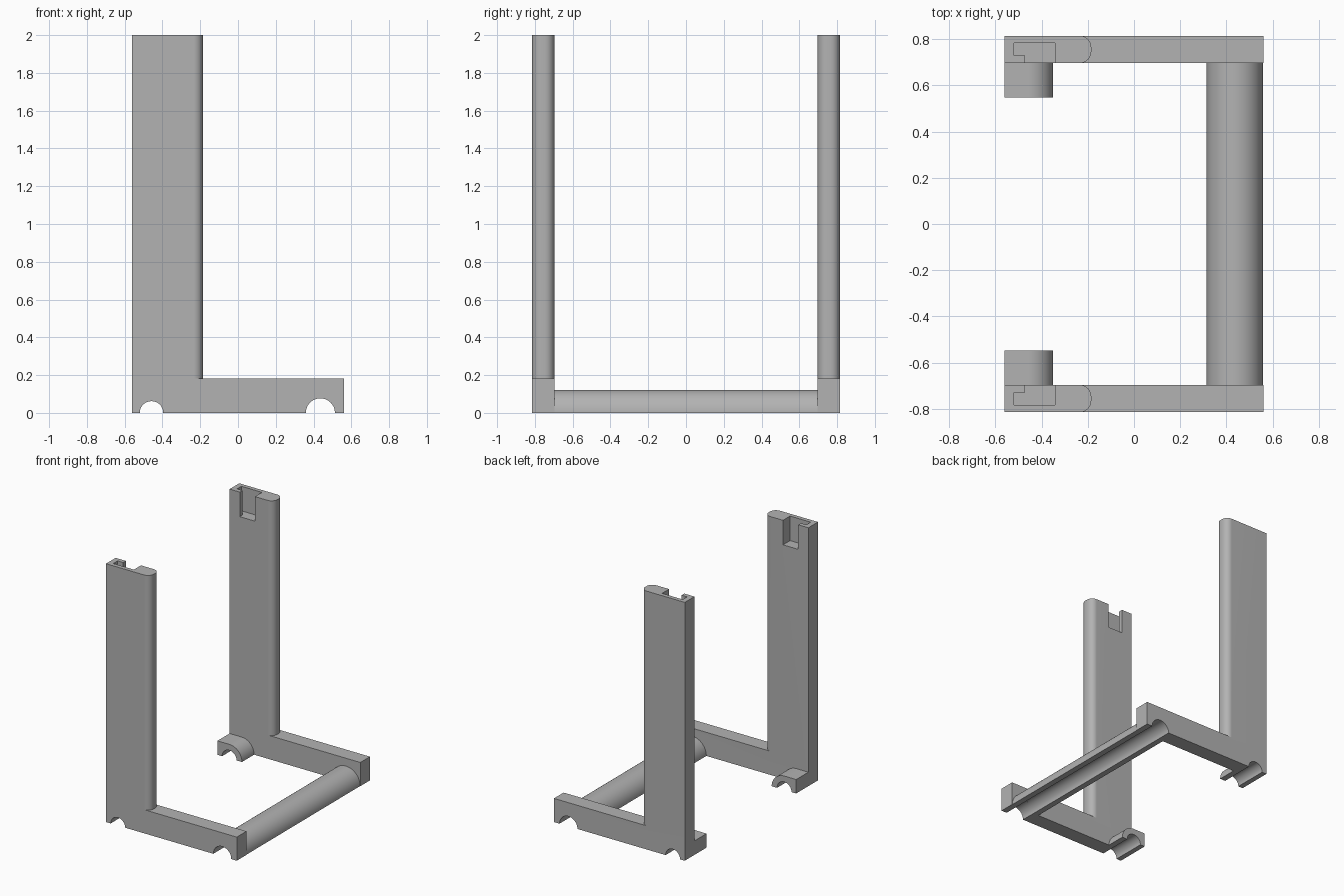
import bpy, bmesh, math

if "Cube" in bpy.data.objects:
    bpy.data.objects.remove(bpy.data.objects["Cube"])

Y0, Y1 = 0.697, 0.815         # inner and outer faces of a side frame
X0, X1 = -0.56, 0.56
RAIL_TOP = 0.183
CLIP_X, CLIP_R = -0.458, 0.062
TUBE_X, TUBE_R = 0.436, 0.077

grey = bpy.data.materials.new("plain_grey")
grey.diffuse_color = (0.45, 0.45, 0.45, 1)
grey.use_nodes = True
grey.node_tree.nodes["Principled BSDF"].inputs["Base Color"].default_value = grey.diffuse_color


def arc(cx, cy, r, a0, a1, n=24):
    """Points on an arc, angles in degrees."""
    return [(cx + r * math.cos(math.radians(a0 + (a1 - a0) * i / n)),
             cy + r * math.sin(math.radians(a0 + (a1 - a0) * i / n)))
            for i in range(n + 1)]


def prism(name, pts, lo, hi, axis):
    """Extrude a profile: axis 'y' takes (x, z) points, axis 'z' takes (x, y)."""
    bm = bmesh.new()
    place = (lambda p, t: (p[0], t, p[1])) if axis == 'y' else (lambda p, t: (p[0], p[1], t))
    a = [bm.verts.new(place(p, lo)) for p in pts]
    b = [bm.verts.new(place(p, hi)) for p in pts]
    bm.faces.new(a)
    bm.faces.new(b)
    for i in range(len(pts)):
        j = (i + 1) % len(pts)
        bm.faces.new((a[i], a[j], b[j], b[i]))
    bmesh.ops.recalc_face_normals(bm, faces=bm.faces)
    me = bpy.data.meshes.new(name)
    bm.to_mesh(me)
    bm.free()
    me.materials.append(grey)
    ob = bpy.data.objects.new(name, me)
    bpy.context.collection.objects.link(ob)
    return ob


def activate(ob):
    bpy.ops.object.select_all(action='DESELECT')
    ob.select_set(True)
    bpy.context.view_layer.objects.active = ob


def combine(ob, other, op):
    """Boolean with another solid, which is then removed."""
    activate(ob)
    m = ob.modifiers.new("bool", 'BOOLEAN')
    m.operation, m.object, m.solver = op, other, 'EXACT'
    bpy.ops.object.modifier_apply(modifier=m.name)
    bpy.data.objects.remove(other)


def finish(ob, mirrored=False):
    activate(ob)
    if mirrored:
        m = ob.modifiers.new("mirror", 'MIRROR')
        m.use_axis = (False, True, False)
        bpy.ops.object.modifier_apply(modifier=m.name)
    bpy.ops.object.shade_smooth_by_angle(angle=math.radians(30))


# Side rail with two half-round notches underneath
frame = prism("side_frames",
              [(X0, 0)] + arc(CLIP_X, 0, CLIP_R, 180, 0)
              + arc(TUBE_X, 0, TUBE_R, 180, 0)
              + [(X1, 0), (X1, RAIL_TOP), (X0, RAIL_TOP)], Y0, Y1, 'y')

# Upright with rounded front edges
R, XR = 0.05, -0.185
upright = prism("upright",
                [(X0, Y0)] + arc(XR - R, Y0 + R, R, -90, 0, 12)
                + arc(XR - R, Y1 - R, R, 0, 90, 12) + [(X0, Y1)],
                0.1, 2.0, 'z')
combine(frame, upright, 'UNION')

# L-shaped pocket at the top, open to the inside
pocket = prism("pocket_cutter",
               [(-0.473, Y0 - 0.1), (-0.343, Y0 - 0.1), (-0.343, 0.783),
                (-0.52, 0.783), (-0.52, 0.73), (-0.473, 0.73)], 1.81, 2.1, 'z')
combine(frame, pocket, 'DIFFERENCE')
finish(frame, True)

# Short clips on the inside, square at one side and round at the other
clip = prism("inner_clips",
             [(X0, 0)] + arc(CLIP_X, 0, CLIP_R, 180, 0)
             + arc(CLIP_X, 0, 0.108, 0, 90) + [(X0, 0.108)], 0.548, Y0, 'y')
finish(clip, True)

# Half-round channel joining the two frames
tube = prism("cross_channel",
             arc(TUBE_X, 0, 0.122, 0, 180, 40) + arc(TUBE_X, 0, TUBE_R, 180, 0, 40),
             -Y0, Y0, 'y')
finish(tube)
